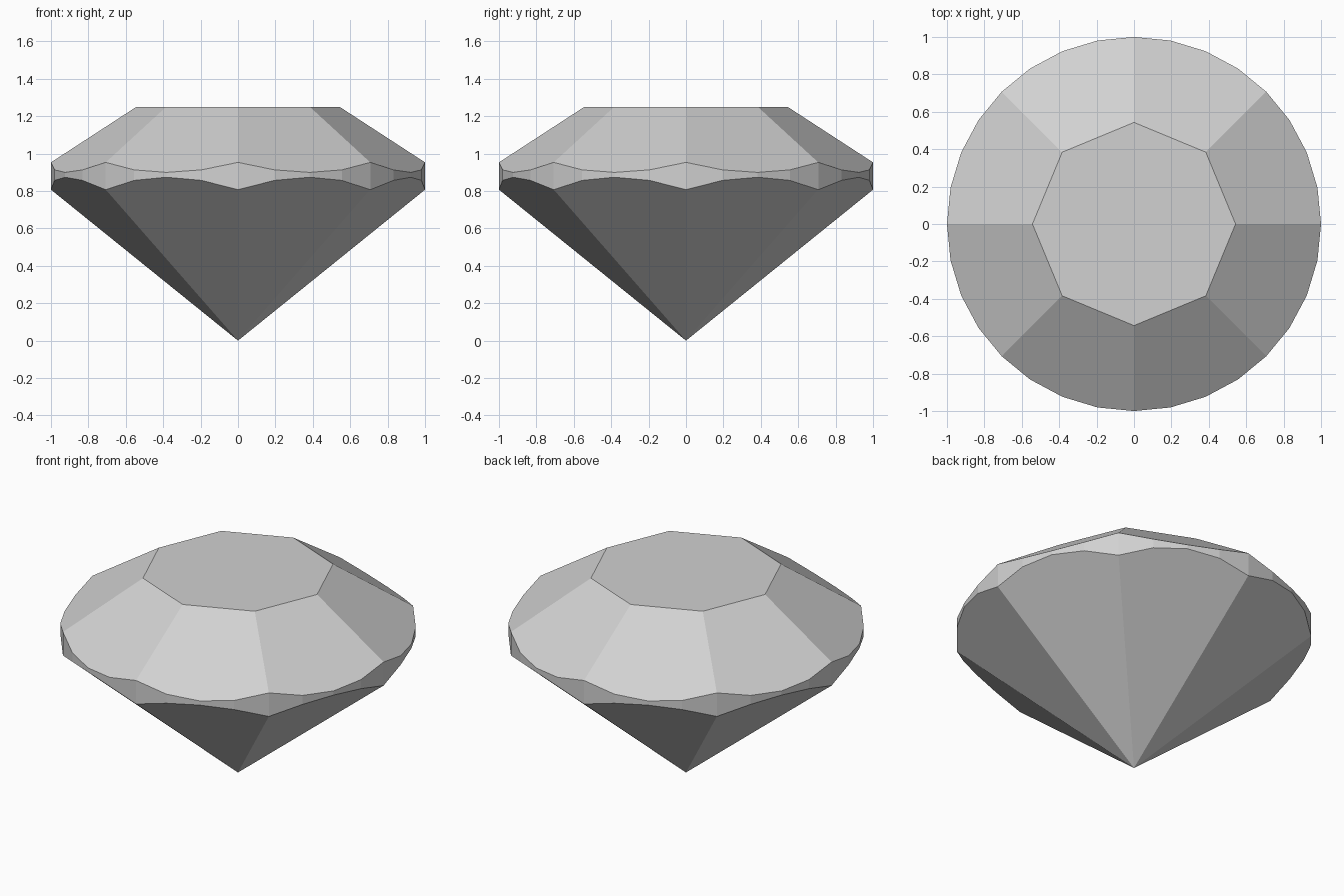
import bpy
import bmesh
from math import cos, sin, pi

FACETS = 8            # main facets around the stone
STEPS = 4             # girdle segments per facet
SIDES = FACETS * STEPS
TOP_Z = 1.25          # flat table height
TABLE_R = 0.543       # table corner radius
CROWN_Z = 0.953       # girdle top at the facet corners
PAVILION_Z = 0.807    # girdle bottom at the facet corners

cube = bpy.data.objects.get("Cube")
if cube:
    bpy.data.objects.remove(cube, do_unlink=True)

# Stone material
grey = bpy.data.materials.new("pale_grey")
grey.use_nodes = True
colour = (0.64, 0.64, 0.64, 1)
grey.diffuse_color = colour
grey.node_tree.nodes["Principled BSDF"].inputs["Base Color"].default_value = colour

bm = bmesh.new()
half = pi / FACETS


def ring(count, radius, height):
    """Closed ring of vertices; height is a function of the index."""
    return [bm.verts.new((radius * cos(2 * pi * i / count),
                          radius * sin(2 * pi * i / count), height(i)))
            for i in range(count)]


def reach(i):
    """Distance of a girdle point along its facet's outward direction."""
    return cos((i % STEPS) * 2 * pi / SIDES - half)


def crown_height(i):
    slope = (TOP_Z - CROWN_Z) / ((1 - TABLE_R) * cos(half))
    return CROWN_Z - slope * (reach(i) - cos(half))


def pavilion_height(i):
    return PAVILION_Z * reach(i) / cos(half)


# Rings: table corners, scalloped girdle edges, and the bottom point
table = ring(FACETS, TABLE_R, lambda i: TOP_Z)
upper = ring(SIDES, 1, crown_height)
lower = ring(SIDES, 1, pavilion_height)
tip = bm.verts.new((0, 0, 0))

# Table and main facets
bm.faces.new(table)
for f in range(FACETS):
    span = [(f * STEPS + k) % SIDES for k in range(STEPS + 1)]
    bm.faces.new([table[f]] + [upper[i] for i in span] + [table[(f + 1) % FACETS]])
    bm.faces.new([tip] + [lower[i] for i in reversed(span)])

# Girdle band
for i in range(SIDES):
    j = (i + 1) % SIDES
    bm.faces.new((lower[i], lower[j], upper[j], upper[i]))

bmesh.ops.recalc_face_normals(bm, faces=bm.faces[:])
mesh = bpy.data.meshes.new("cut_gemstone")
bm.to_mesh(mesh)
bm.free()
mesh.materials.append(grey)
gem = bpy.data.objects.new("cut_gemstone", mesh)
bpy.context.collection.objects.link(gem)
